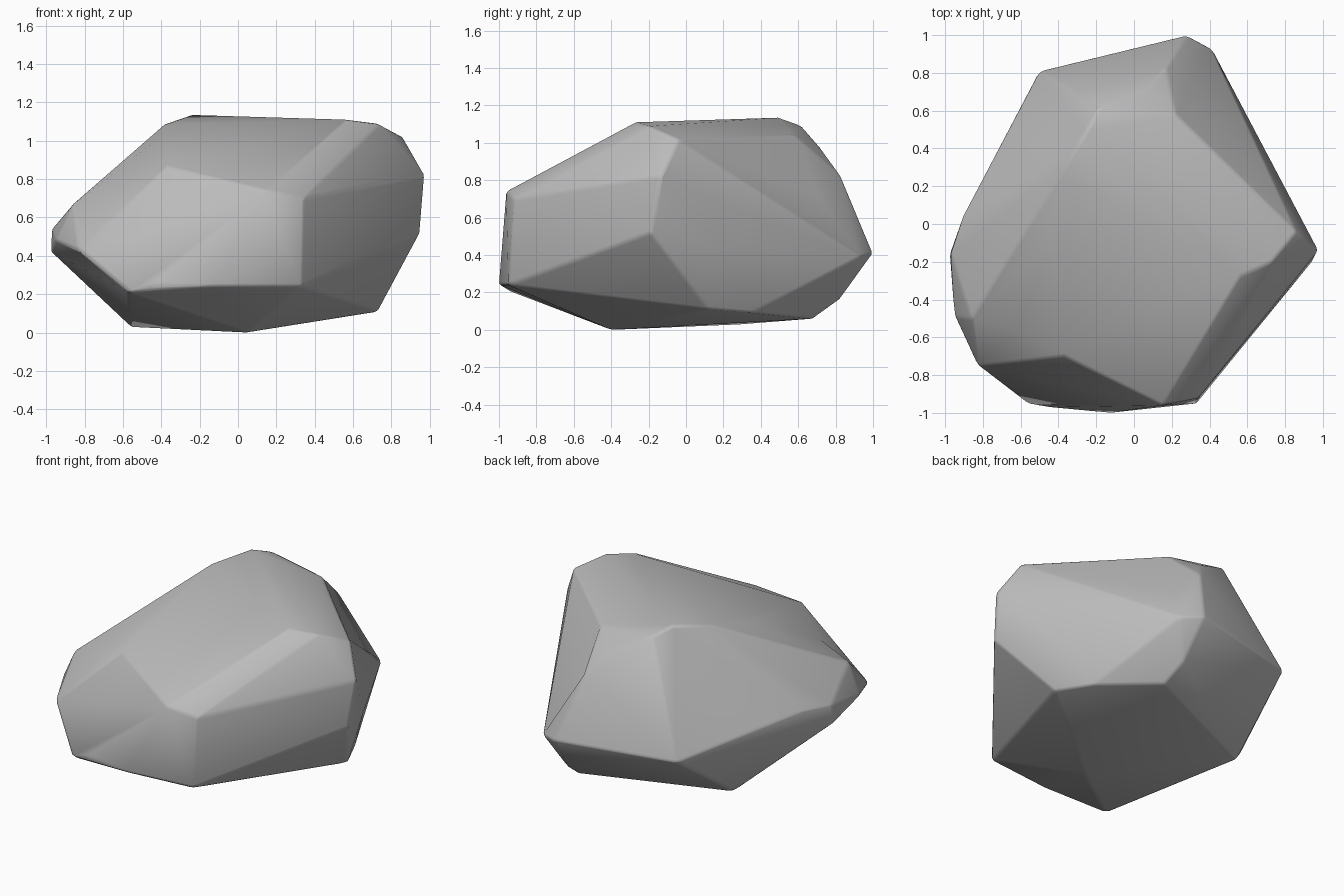
import bpy
import bmesh
import math
from mathutils import Vector
from mathutils.geometry import intersect_point_line

if "Cube" in bpy.data.objects:
    bpy.data.objects.remove(bpy.data.objects["Cube"], do_unlink=True)

# Corner points of the boulder, grouped by region
crown = [(-.25, .5, 1.135), (-.19, .61, 1.095), (-.38, .28, 1.09), (-.43, -.05, 1.0),
         (.57, -.27, 1.11), (.73, -.2, 1.09), (.86, -.04, 1.02), (.22, .58, 1.04),
         (.07, .72, .97)]
front = [(-.37, -.7, .87), (.15, -.96, .74), (.34, -.92, .7), (.33, -.95, .24),
         (-.13, -1, .24), (-.45, -.97, .25), (-.57, -.95, .21)]
right_side = [(.975, -.14, .82), (.95, -.19, .52), (.79, .2, .43)]
left_side = [(-.83, -.75, .43), (-.86, -.5, .67), (-.95, -.49, .48),
             (-.975, -.16, .42), (-.97, -.16, .54), (-.9, .05, .56)]
back = [(.17, .83, .82), (.28, 1, .41), (.41, .93, .39), (-.5, .81, .4), (.3, .82, .16)]
underside = [(.05, -.4, 0), (.33, .68, .06), (.73, .12, .11), (.62, .35, .09),
             (-.56, .3, .03)]

# Hollows worn into ridges: the nearest ridge is split and drawn in to each point
hollows = [(.46, -.52, .91), (.56, -.52, .84), (-.61, -.56, .73), (-.62, -.67, .6),
           (.56, .41, .69), (.28, .71, .71)]


def ridge_distance(edge, point):
    a, b = (v.co for v in edge.verts)
    t = intersect_point_line(point, a, b)[1]
    return (a.lerp(b, min(max(t, 0), 1)) - point).length


# Boulder body: hull over the corners, then hollows, with flat areas merged
bm = bmesh.new()
for p in crown + front + right_side + left_side + back + underside:
    bm.verts.new(p)
bmesh.ops.convex_hull(bm, input=bm.verts)
loose = [v for v in bm.verts if not v.link_faces]
bmesh.ops.delete(bm, geom=loose, context='VERTS')
for p in map(Vector, hollows):
    ridge = min(bm.edges, key=lambda e: ridge_distance(e, p))
    split = bmesh.ops.subdivide_edges(bm, edges=[ridge], cuts=1)
    for v in split["geom_inner"]:
        if isinstance(v, bmesh.types.BMVert):
            v.co = p
bmesh.ops.dissolve_limit(bm, angle_limit=math.radians(3), verts=bm.verts, edges=bm.edges)
bmesh.ops.recalc_face_normals(bm, faces=bm.faces)
mesh = bpy.data.meshes.new("boulder")
bm.to_mesh(mesh)
bm.free()
boulder = bpy.data.objects.new("boulder", mesh)
bpy.context.collection.objects.link(boulder)

# Plain stone colour
stone = bpy.data.materials.new("grey_stone")
stone.use_nodes = True
colour = (.5, .5, .5, 1)
stone.diffuse_color = colour
stone.node_tree.nodes["Principled BSDF"].inputs["Base Color"].default_value = colour
mesh.materials.append(stone)

# Worn edges and soft shading
bevel = boulder.modifiers.new("worn_edges", 'BEVEL')
bevel.width = .016
bevel.segments = 2
bevel.limit_method = 'ANGLE'
bevel.angle_limit = math.radians(18)
bpy.context.view_layer.objects.active = boulder
boulder.select_set(True)
bpy.ops.object.shade_smooth_by_angle(angle=math.radians(50))
